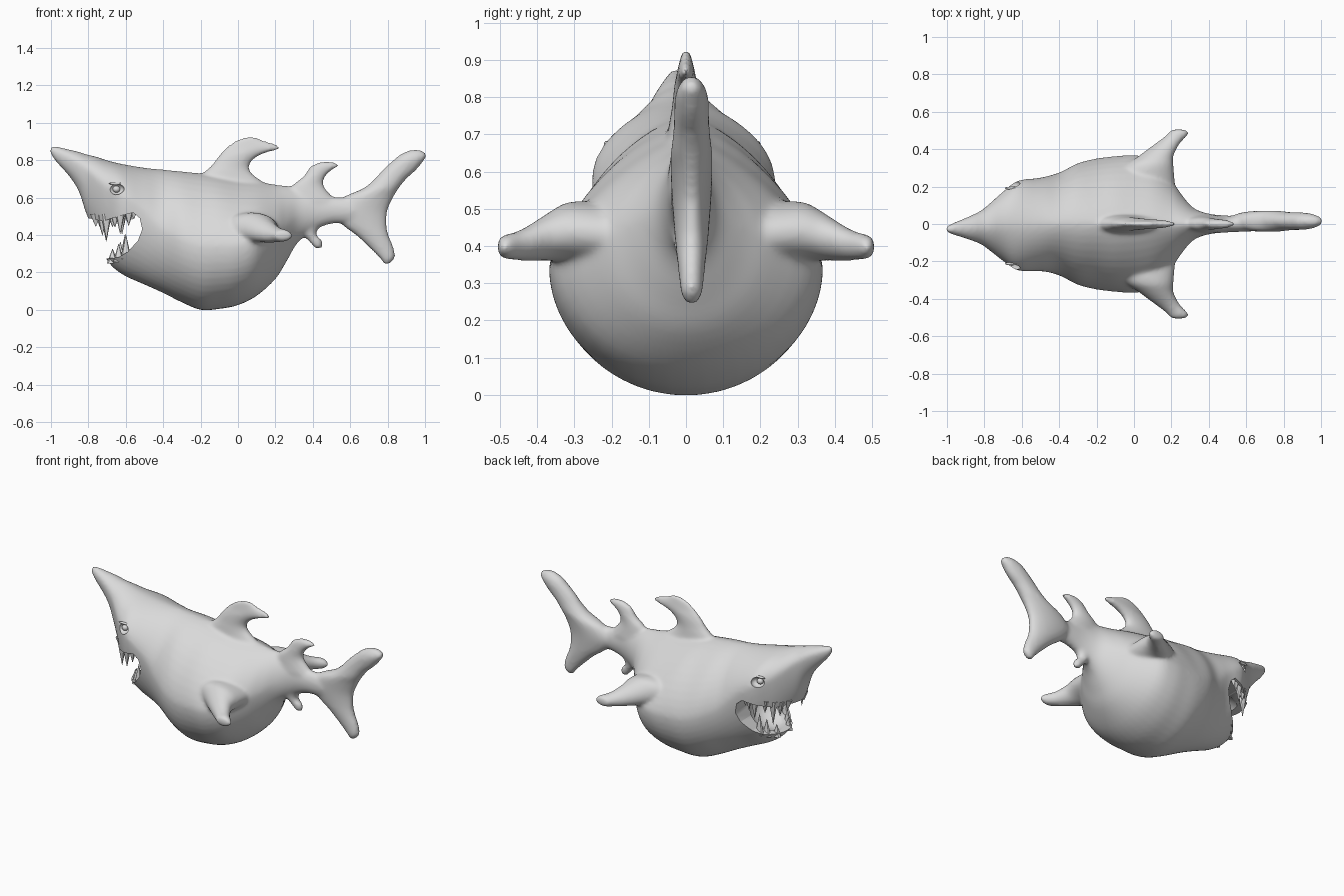
import bpy
import bmesh
import math
import random
from mathutils import Vector
from mathutils.bvhtree import BVHTree

random.seed(4)
cube = bpy.data.objects.get("Cube")
if cube:
    bpy.data.objects.remove(cube, do_unlink=True)

COLOUR = (0.7, 0.7, 0.7, 1)
grey = bpy.data.materials.new("plain_grey")
grey.use_nodes = True
grey.diffuse_color = COLOUR
grey.node_tree.nodes["Principled BSDF"].inputs["Base Color"].default_value = COLOUR


def finish(name, bm):
    """Turn a bmesh into a named grey object."""
    bmesh.ops.recalc_face_normals(bm, faces=bm.faces)
    mesh = bpy.data.meshes.new(name)
    bm.to_mesh(mesh)
    bm.free()
    mesh.materials.append(grey)
    obj = bpy.data.objects.new(name, mesh)
    bpy.context.collection.objects.link(obj)
    return obj


def refine(rows, steps=4):
    """Run a smooth curve through rows of section values."""
    out = []
    last = len(rows) - 1
    for i in range(last):
        quads = list(zip(rows[max(i - 1, 0)], rows[i], rows[i + 1], rows[min(i + 2, last)]))
        for k in range(steps):
            t = k / steps
            out.append([b + 0.5 * t * (c - a + t * (2 * a - 5 * b + 4 * c - d
                        + t * (3 * (b - c) + d - a))) for a, b, c, d in quads])
    return out + [rows[-1]]


def loft(bm, rings):
    """Skin a list of rings and cap both ends."""
    loops = [[bm.verts.new(p) for p in ring] for ring in rings]
    n = len(loops[0])
    for low, high in zip(loops, loops[1:]):
        for j in range(n):
            k = (j + 1) % n
            bm.faces.new((low[j], low[k], high[k], high[j]))
    bm.faces.new(loops[0])
    bm.faces.new(loops[-1])


ANGLES = [2 * math.pi * i / 48 for i in range(48)]


def power(value, exponent):
    return math.copysign(abs(value) ** exponent, value)


def body_ring(x, bottom, middle, top, width, peak):
    """Round belly below, peaked back above, head bent slightly to the right."""
    ring = []
    bend = 0.05 * min(0, x + 0.45)
    for a in ANGLES:
        c, s = math.cos(a), math.sin(a)
        if s > 0:
            y, z = width * power(c, peak), middle + (top - middle) * s ** peak
        else:
            y, z = width * c, middle + (middle - bottom) * s
        ring.append((x, y + bend, z))
    return ring


def upright_fin(bm, rows, shift=0.0):
    """Rows hold height, front x, back x, half thickness."""
    loft(bm, [[((a + b) / 2 + (b - a) / 2 * math.cos(t), shift + w * math.sin(t), z)
               for t in ANGLES] for z, a, b, w in refine(rows)])


def side_fin(bm, rows, side):
    """Rows hold y, centre x, centre z, half chord, half thickness."""
    loft(bm, [[(x + c * math.cos(t), side * y, z + h * math.sin(t))
               for t in ANGLES] for y, x, z, c, h in refine(rows)])


# Body: x, bottom, widest height, top, half width, peakedness of the back
skin = bmesh.new()
loft(skin, [body_ring(*row) for row in refine([
    (-1.005, .84, .855, .87, .012, 1), (-.98, .80, .845, .875, .026, 1),
    (-.9, .71, .81, .857, .055, 1.1), (-.85, .63, .78, .845, .075, 1.15),
    (-.81, .51, .75, .832, .095, 1.2), (-.76, .40, .70, .82, .135, 1.2),
    (-.7, .265, .65, .80, .185, 1.2), (-.62, .19, .61, .78, .24, 1.2),
    (-.5, .135, .52, .76, .25, 1.2), (-.4, .09, .42, .75, .275, 1.25),
    (-.3, .04, .37, .74, .325, 1.25), (-.2, 0, .34, .73, .35, 1.3),
    (-.1, .005, .34, .715, .362, 1.3), (0, .025, .345, .70, .368, 1.4),
    (.1, .075, .37, .69, .345, 1.5), (.2, .165, .41, .67, .235, 1.45),
    (.26, .26, .45, .665, .15, 1.4), (.32, .36, .49, .65, .085, 1.2),
    (.4, .42, .52, .63, .055, 1), (.5, .46, .53, .605, .045, 1),
    (.62, .46, .53, .6, .04, 1)])])

# Large back fin
upright_fin(skin, [(.6, -.26, .24, .06), (.68, -.23, .14, .052), (.73, -.19, .075, .045),
                   (.77, -.145, .06, .038), (.81, -.115, .09, .034), (.84, -.09, .15, .03),
                   (.86, -.07, .225, .026), (.885, -.045, .205, .02),
                   (.905, -.015, .14, .015), (.925, .04, .1, .01)])
# Small back fin
upright_fin(skin, [(.58, .24, .53, .05), (.66, .285, .46, .038), (.71, .345, .465, .032),
                   (.745, .37, .5, .028), (.77, .39, .54, .024), (.79, .435, .515, .015)])
# Small lower fin
upright_fin(skin, [(.5, .28, .5, .045), (.44, .3, .435, .04), (.4, .345, .42, .032),
                   (.37, .375, .45, .028), (.33, .41, .45, .018)])
# Tail fin
upright_fin(skin, [(.245, .78, .81, .017), (.28, .755, .84, .03), (.34, .695, .83, .036),
                   (.4, .63, .805, .043), (.46, .55, .795, .048), (.53, .5, .8, .053),
                   (.6, .56, .83, .056), (.65, .67, .86, .056), (.7, .73, .9, .05),
                   (.75, .775, .955, .047), (.8, .83, .995, .045), (.83, .865, 1.01, .035),
                   (.855, .92, .98, .015)], .015)
# Side fins, flattening out of the flank
for side in (1, -1):
    side_fin(skin, [(.12, .05, .43, .17, .08), (.2, .05, .43, .17, .085), (.27, .065, .435, .15, .085),
                    (.32, .085, .437, .125, .08), (.36, .115, .428, .095, .068),
                    (.4, .15, .415, .077, .055), (.44, .19, .403, .063, .043),
                    (.475, .23, .398, .058, .035), (.495, .24, .398, .05, .03),
                    (.506, .235, .398, .03, .018)], side)
body = finish("body", skin)


def apply_modifier(kind, **settings):
    bpy.context.view_layer.objects.active = body
    mod = body.modifiers.new(kind.lower(), kind)
    for key, value in settings.items():
        setattr(mod, key, value)
    bpy.ops.object.modifier_apply(modifier=mod.name)


def carve(cutter):
    cutter.hide_render = True
    apply_modifier("BOOLEAN", operation="DIFFERENCE", solver="EXACT", object=cutter)
    bpy.data.objects.remove(cutter, do_unlink=True)


def ball(name, centre, size):
    bm = bmesh.new()
    bmesh.ops.create_uvsphere(bm, u_segments=24, v_segments=14, radius=1)
    bmesh.ops.scale(bm, vec=size, verts=bm.verts)
    bmesh.ops.translate(bm, vec=centre, verts=bm.verts)
    return finish(name, bm)


# Melt body and fins into one skin
apply_modifier("REMESH", mode="VOXEL", voxel_size=0.01)
apply_modifier("SMOOTH", factor=0.5, iterations=12)
surface = BVHTree.FromObject(body, bpy.context.evaluated_depsgraph_get())


def flank(x, z, side):
    """Point on the skin seen from one side."""
    hit = surface.ray_cast(Vector((x, side * 2, z)), Vector((0, -side, 0)))[0]
    return hit if hit else Vector((x, 0, z))


# Open mouth
outline = [(-.95, .49), (-.8, .49), (-.72, .475), (-.64, .5), (-.56, .52), (-.525, .49),
           (-.512, .43), (-.535, .37), (-.59, .31), (-.64, .28), (-.7, .275), (-.95, .25)]
mouth = bmesh.new()
loft(mouth, [[(x, y, z) for x, z in outline] for y in (-.5, .5)])
carve(finish("mouth_cutter", mouth))
carve(ball("throat_cutter", (-.62, 0, .4), (.15, .14, .13)))

# Sunken eyes with a low brow over each
smooth_parts = [body]
for side, label in ((1, "left"), (-1, "right")):
    spot = flank(-.65, .645, side)
    carve(ball("socket_cutter", spot, (.042, .035, .03)))
    smooth_parts.append(ball(label + "_eye", spot - Vector((0, side * .025, 0)), (.02, .018, .018)))
    smooth_parts.append(ball(label + "_brow", flank(-.655, .675, side), (.035, .008, .007)))


def teeth(name, spots, direction):
    """Broad uneven teeth along both sides of a lip."""
    bm = bmesh.new()
    for x, z, length in spots:
        for side in (1, -1):
            root = flank(x, z - direction * .02, side)
            made = bmesh.ops.create_cone(bm, cap_ends=True, segments=8, radius1=.03,
                                         radius2=.001, depth=1)["verts"]
            size = length * random.uniform(.75, 1.15) + .03
            bmesh.ops.scale(bm, vec=(1, .6, direction * size), verts=made)
            inset = min(abs(root.y), .026)
            bmesh.ops.translate(bm, verts=made, vec=(
                x + random.uniform(-.008, .008), root.y - side * inset,
                z + direction * (size / 2 - .03)))
    return finish(name, bm)


smooth_parts.append(teeth("upper_teeth", [
    (-.755, .482, .04), (-.73, .477, .07), (-.7, .482, .11), (-.665, .492, .06),
    (-.625, .503, .09), (-.59, .512, .06), (-.56, .52, .035)], -1))
smooth_parts.append(teeth("lower_teeth", [
    (-.665, .278, .05), (-.635, .285, .07), (-.605, .303, .09)], 1))

# Soft shading with crisp lips and teeth
bpy.ops.object.select_all(action="DESELECT")
for part in smooth_parts:
    part.select_set(True)
bpy.context.view_layer.objects.active = body
bpy.ops.object.shade_smooth_by_angle(angle=math.radians(40))
